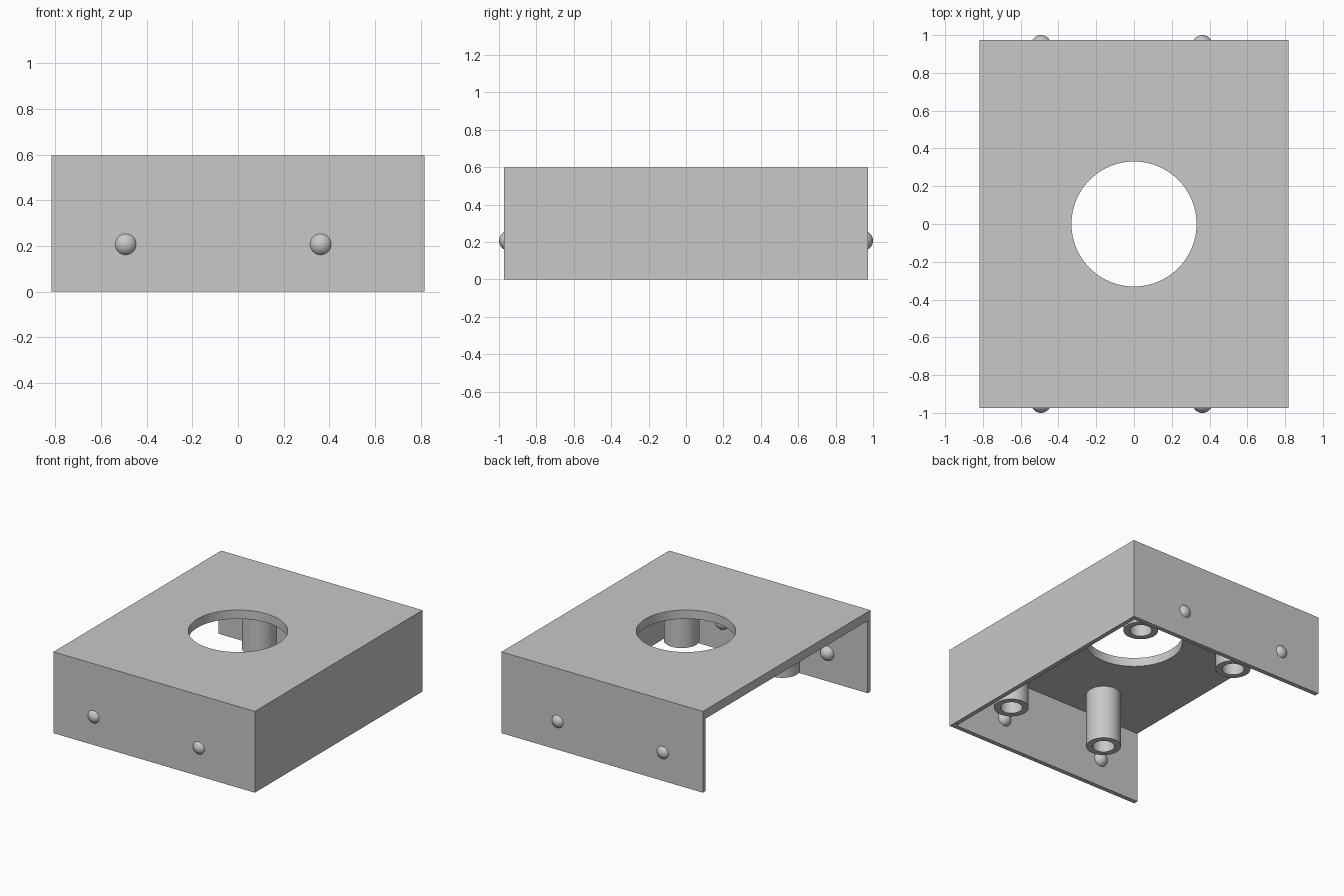
import bpy
import bmesh
from math import radians

if "Cube" in bpy.data.objects:
    bpy.data.objects.remove(bpy.data.objects["Cube"], do_unlink=True)

HALF_X, HALF_Y, HEIGHT = 0.818, 0.973, 0.597
WALL, PLATE = 0.033, 0.065
UNDERSIDE = HEIGHT - PLATE

grey = bpy.data.materials.new("plain grey")
grey.use_nodes = True
grey.diffuse_color = (0.58, 0.58, 0.58, 1)
grey.node_tree.nodes["Principled BSDF"].inputs["Base Color"].default_value = (0.58, 0.58, 0.58, 1)


def activate(obj):
    bpy.ops.object.select_all(action="DESELECT")
    obj.select_set(True)
    bpy.context.view_layer.objects.active = obj


def finish(obj, name):
    obj.name = obj.data.name = name
    obj.data.materials.clear()
    obj.data.materials.append(grey)
    activate(obj)
    bpy.ops.object.shade_smooth_by_angle(angle=radians(30))


def box(low, high):
    size = [b - a for a, b in zip(low, high)]
    centre = [(a + b) / 2 for a, b in zip(low, high)]
    bpy.ops.mesh.primitive_cube_add(size=1, location=centre)
    obj = bpy.context.object
    obj.scale = size
    bpy.ops.object.transform_apply(location=False, rotation=False, scale=True)
    return obj


def cut(target, cutter):
    cutter.hide_render = True
    mod = target.modifiers.new("cut", "BOOLEAN")
    mod.operation, mod.solver, mod.object = "DIFFERENCE", "EXACT", cutter
    activate(target)
    bpy.ops.object.modifier_apply(modifier=mod.name)
    bpy.data.objects.remove(cutter, do_unlink=True)


def tube(name, x, y, bottom, top, outer, inner):
    """Hollow post: a rectangular section spun around its axis."""
    bm = bmesh.new()
    section = [(inner, bottom), (outer, bottom), (outer, top), (inner, top)]
    verts = [bm.verts.new((r, 0, z)) for r, z in section]
    edges = [bm.edges.new((verts[i], verts[(i + 1) % 4])) for i in range(4)]
    bmesh.ops.spin(bm, geom=verts + edges, cent=(0, 0, 0), axis=(0, 0, 1),
                   angle=radians(360), steps=48, use_duplicate=False)
    bmesh.ops.remove_doubles(bm, verts=bm.verts, dist=0.0001)
    bmesh.ops.recalc_face_normals(bm, faces=bm.faces)
    mesh = bpy.data.meshes.new(name)
    bm.to_mesh(mesh)
    bm.free()
    obj = bpy.data.objects.new(name, mesh)
    obj.location = (x, y, 0)
    bpy.context.collection.objects.link(obj)
    finish(obj, name)


# Housing: top plate and three walls, open below and on the -x side
housing = box((-HALF_X, -HALF_Y, 0), (HALF_X, HALF_Y, HEIGHT))
cavity = box((-HALF_X - 0.2, -HALF_Y + WALL, -0.2), (HALF_X - WALL, HALF_Y - WALL, UNDERSIDE))
cut(housing, cavity)

# Round opening through the top plate
bpy.ops.mesh.primitive_cylinder_add(vertices=96, radius=0.331, depth=0.4, location=(0, 0, HEIGHT))
cut(housing, bpy.context.object)
finish(housing, "housing")

# Hollow mounting posts and snap bumps, repeated front and back
for side, label in ((-1, "front"), (1, "back")):
    for x, hand in ((0.514, "left"), (-0.304, "right")):
        tube(f"{label}_{hand}_post", x, side * 0.684, 0.128, UNDERSIDE + 0.002, 0.118, 0.075)
    for x, hand in ((0.362, "left"), (-0.492, "right")):
        bpy.ops.mesh.primitive_uv_sphere_add(segments=40, ring_count=20, radius=0.053,
                                             location=(x, side * 0.947, 0.207))
        finish(bpy.context.object, f"{label}_{hand}_bump")
